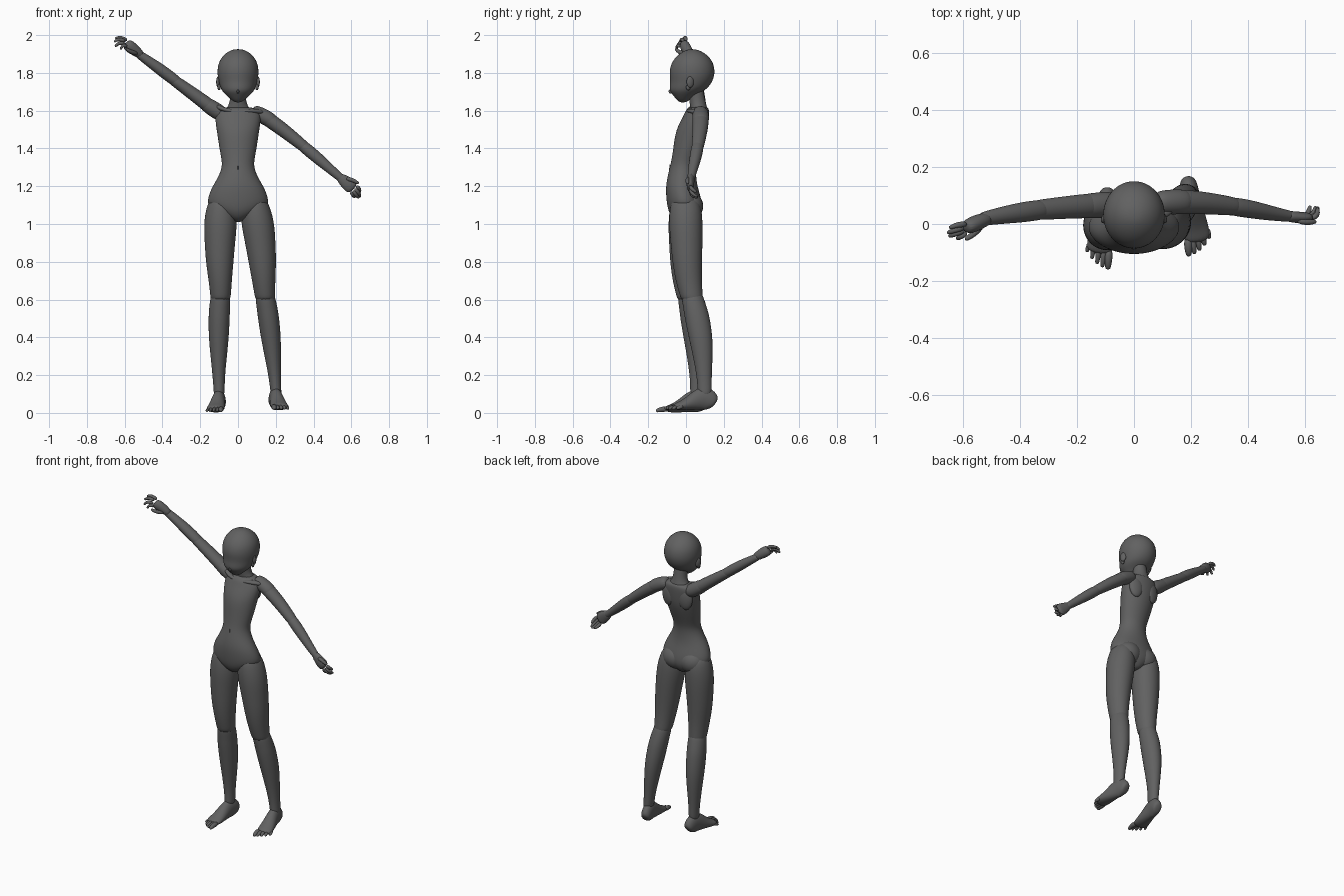
import bpy, bmesh, math
from mathutils import Vector, Matrix

# Dark grey body material
dark = bpy.data.materials.new("dark_grey")
dark.diffuse_color = (.12, .12, .12, 1)


def finish(name, bm, level):
    bmesh.ops.recalc_face_normals(bm, faces=bm.faces)
    me = bpy.data.meshes.new(name)
    bm.to_mesh(me)
    bm.free()
    me.shade_smooth()
    me.materials.append(dark)
    ob = bpy.data.objects.new(name, me)
    bpy.context.collection.objects.link(ob)
    if level:
        mod = ob.modifiers.new("smooth", 'SUBSURF')
        mod.levels = mod.render_levels = level
    return ob


def loft(name, rings, hint=(0, 1, 0), flat=False, n=16, level=2):
    """Skin elliptical rings (x, y, z, a, b); b lies along the hint axis."""
    bm = bmesh.new()
    pts = [Vector(r[:3]) for r in rings]
    grow = 3 / (2 + math.cos(2 * math.pi / n))   # offsets subdivision shrinkage
    loops = []
    for i, r in enumerate(rings):
        t = pts[min(i + 1, len(pts) - 1)] - pts[max(i - 1, 0)]
        t = Vector((0, 0, 1)) if flat else t.normalized()
        b = Vector(hint)
        b = (b - t * b.dot(t)).normalized()
        a = b.cross(t)
        loops.append([bm.verts.new(pts[i] + grow * (a * r[3] * math.cos(k * 2 * math.pi / n)
                      + b * r[4] * math.sin(k * 2 * math.pi / n))) for k in range(n)])
    for p, q in zip(loops, loops[1:]):
        for k in range(n):
            bm.faces.new((p[k], p[(k + 1) % n], q[(k + 1) % n], q[k]))
    bm.faces.new(loops[0])
    bm.faces.new(loops[-1])
    return finish(name, bm, level)


def profile(name, rows):
    """Horizontal rings given as z, half width, front y, back y."""
    return loft(name, [(0, (f + k) / 2, z, w, (k - f) / 2) for z, w, f, k in rows], flat=True)


def ball(name, loc, size, turn=0):
    bm = bmesh.new()
    m = Matrix.Translation(loc) @ Matrix.Rotation(turn, 4, 'Z') @ Matrix.Diagonal((*size, 1))
    bmesh.ops.create_uvsphere(bm, u_segments=24, v_segments=14, radius=1, matrix=m)
    return finish(name, bm, 0)


def digit(name, pts, r):
    rings = [(*p, r * s, r * s) for p, s in zip(pts, (1.1, 1, 0.75))]
    end = Vector(pts[2]) + (Vector(pts[2]) - Vector(pts[1])).normalized() * r * 0.5
    loft(name, rings + [(*end, r * 0.4, r * 0.4)], hint=(0.3, 0.9, 0.2), n=8, level=1)


# Head with pointed chin, nose and ears
profile("head", [
    (1.643, .012, -.03, -.005), (1.656, .034, -.048, .02), (1.68, .06, -.067, .05),
    (1.70, .08, -.083, .085), (1.72, .092, -.087, .115), (1.75, .1, -.083, .137),
    (1.78, .107, -.085, .148), (1.81, .109, -.087, .152), (1.85, .104, -.078, .145),
    (1.885, .085, -.054, .123), (1.912, .055, -.02, .088), (1.926, .02, .015, .05)])
ball("nose", (0, -.08, 1.702), (.007, .012, .012))
for s in (-1, 1):
    ball("ear", (s * .104, .022, 1.752), (.01, .02, .03), s * .35)
    ball("ear_lobe", (s * .1, .012, 1.724), (.008, .012, .016), s * .35)

# Neck
loft("neck", [(0, .072, 1.57, .08, .05), (0, .07, 1.605, .066, .045), (0, .063, 1.635, .045, .043),
              (0, .055, 1.68, .04, .041), (0, .047, 1.74, .041, .041)], flat=True)

# Torso and pelvis
profile("torso", [
    (1.622, .06, .025, .113), (1.605, .11, .0, .122), (1.575, .122, -.012, .122),
    (1.52, .116, -.042, .118), (1.47, .108, -.058, .11), (1.40, .098, -.067, .085),
    (1.34, .086, -.076, .062), (1.30, .084, -.085, .053), (1.25, .103, -.098, .053),
    (1.20, .134, -.106, .06), (1.15, .156, -.105, .076), (1.10, .164, -.100, .087),
    (1.06, .115, -.09, .08), (1.025, .045, -.065, .055), (1.01, .015, -.03, .03)])
for s in (-1, 1):
    ball("buttock", (s * .06, .012, 1.095), (.085, .079, .078))
ball("navel", (0, -.085, 1.285), (.002, .004, .03))

# Collar bones and shoulder blades
for s, end in ((-1, (-.12, .05, 1.625)), (1, (.14, .06, 1.59))):
    mid = (s * .07, .016, 1.603)
    loft("collar_bone", [(s * .012, .012, 1.594, .009, .012), (*mid, .011, .016), (*end, .014, .02)],
         n=8, level=2)
    ball("shoulder_blade", (s * .062, .094, 1.53), (.045, .022, .07), s * -.2)

# Legs: the second one is the mirror of the first, leaning outward and back
THIGH = [(.095, -.005, 1.15, .045, .06), (.09, -.002, 1.09, .078, .084), (.093, -.005, 1.0, .088, .089),
         (.096, -.005, .9, .08, .084), (.097, -.006, .8, .073, .078), (.094, -.002, .7, .061, .069),
         (.092, .009, .62, .054, .06), (.093, .014, .59, .05, .056)]
SHIN = [(.092, .01, .65, .044, .05), (.094, .016, .605, .053, .059), (.098, .028, .55, .055, .063),
        (.1, .036, .5, .056, .066), (.102, .05, .4, .053, .063), (.102, .057, .3, .043, .052),
        (.102, .06, .2, .033, .04), (.1, .06, .13, .029, .037), (.1, .058, .08, .028, .036)]
FOOT = [(-.06, .038, .022, .026), (-.045, .05, .031, .046), (-.01, .066, .033, .064),
        (.025, .062, .035, .058), (.07, .043, .041, .041), (.12, .026, .047, .025), (.165, .019, .046, .016)]


def place(side, r):
    x, y, z = r[:3]
    if side > 0:
        return (x + .012 + .1 * (1 - z), y + .04 * (1.1 - z), z, *r[3:])
    return (-x, y, z, *r[3:])


for side, ankle, turn in ((-1, (-.1, .058, 0), -.14), (1, (.198, .097, .012), .16)):
    loft("thigh", [place(side, r) for r in THIGH], flat=True)
    loft("shin", [place(side, r) for r in SHIN], flat=True)
    m = Matrix.Translation(ankle) @ Matrix.Rotation(turn, 4, 'Z')
    loft("foot", [(*(m @ Vector((0, -d, z))), w, h) for d, z, w, h in FOOT], hint=(0, 0, 1))
    for i in range(5):
        u = side * (-.033 + .0175 * i)     # big toe on the inner side
        r = .0145 if i == 0 else .011
        reach = .212 - .003 * i * i if side < 0 else .205 - .003 * i * i
        digit("toe", [m @ Vector((u * .95, -.14 + .004 * i, .021)),
                      m @ Vector((u * 1.1, -reach + .025, .02)),
                      m @ Vector((u * 1.15, -reach + .005, .012))], r)

# Raised arm
loft("shoulder_joint", [(-.06, .07, 1.565, .034, .04), (-.1, .068, 1.59, .043, .046),
                        (-.15, .064, 1.622, .041, .044), (-.19, .062, 1.65, .034, .04)])
loft("upper_arm", [(-.12, .066, 1.6, .036, .042), (-.17, .063, 1.638, .038, .043),
                   (-.24, .058, 1.69, .034, .039), (-.33, .05, 1.755, .03, .036),
                   (-.36, .047, 1.775, .026, .031)])
loft("forearm", [(-.30, .052, 1.735, .026, .031), (-.345, .048, 1.768, .031, .036),
                 (-.40, .04, 1.81, .031, .035), (-.46, .031, 1.853, .027, .03),
                 (-.52, .02, 1.895, .022, .025), (-.54, .016, 1.91, .02, .022)])
loft("palm", [(-.505, .02, 1.888, .02, .02), (-.54, .01, 1.915, .028, .027),
              (-.57, -.004, 1.938, .033, .028), (-.595, -.014, 1.956, .028, .022)])

# Lowered arm
loft("shoulder_joint", [(.07, .075, 1.6, .034, .036), (.11, .077, 1.583, .04, .043),
                        (.16, .078, 1.557, .041, .044), (.2, .077, 1.53, .034, .04)])
loft("upper_arm", [(.12, .078, 1.58, .036, .042), (.17, .078, 1.548, .039, .043),
                   (.25, .074, 1.49, .036, .039), (.34, .063, 1.417, .031, .033),
                   (.37, .059, 1.393, .027, .029)])
loft("forearm", [(.32, .065, 1.432, .026, .028), (.36, .06, 1.40, .032, .033),
                 (.42, .05, 1.35, .031, .031), (.48, .038, 1.298, .026, .026),
                 (.54, .028, 1.247, .021, .02), (.56, .026, 1.23, .02, .018)])
loft("palm", [(.53, .028, 1.256, .02, .018), (.56, .025, 1.23, .031, .02),
              (.59, .022, 1.207, .039, .02), (.615, .024, 1.186, .034, .016)])

# Fingers as base, bend and tip; the thumb comes first on each hand
FINGERS = [
    ((-.53, -.002, 1.9), (-.565, -.038, 1.91), (-.588, -.052, 1.925)),
    ((-.585, -.03, 1.938), (-.61, -.046, 1.95), (-.62, -.05, 1.928)),
    ((-.592, -.022, 1.952), (-.632, -.036, 1.962), (-.647, -.042, 1.942)),
    ((-.594, -.012, 1.966), (-.632, -.022, 1.982), (-.652, -.03, 1.967)),
    ((-.585, .0, 1.97), (-.62, -.002, 1.99), (-.645, -.012, 1.984)),
    ((.57, .015, 1.24), (.605, .005, 1.235), (.635, .008, 1.217)),
    ((.625, .02, 1.203), (.645, .03, 1.185), (.645, .052, 1.17)),
    ((.617, .02, 1.19), (.643, .03, 1.16), (.645, .056, 1.147)),
    ((.608, .021, 1.178), (.63, .032, 1.147), (.638, .058, 1.141)),
    ((.596, .023, 1.172), (.612, .035, 1.148), (.618, .06, 1.144)),
]
for i, pts in enumerate(FINGERS):
    digit("finger" if i % 5 else "thumb", pts, .01 if i % 5 else .011)
